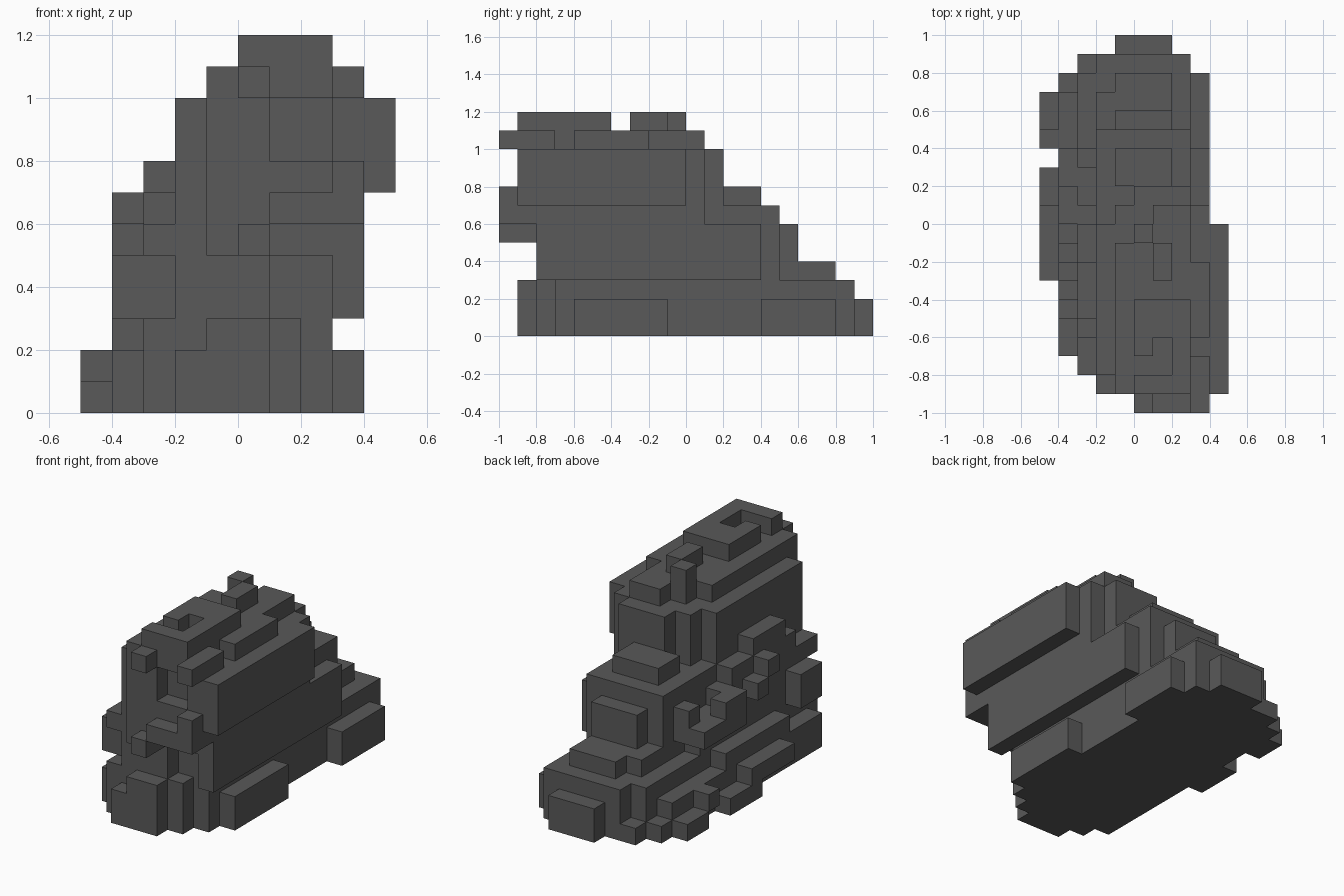
import bpy
import bmesh
from itertools import product
from mathutils import Vector

CELL = 0.1
DIRECTIONS = [Vector(d) for d in ((1, 0, 0), (-1, 0, 0), (0, 1, 0),
                                  (0, -1, 0), (0, 0, 1), (0, 0, -1))]
rock_cells = set()

default_cube = bpy.data.objects.get("Cube")
if default_cube:
    bpy.data.objects.remove(default_cube, do_unlink=True)


def cells(x, y, z):
    return set(product(range(*x), range(*y), range(*z)))


def add(x, y, z):
    rock_cells.update(cells(x, y, z))


def carve(x, y, z):
    rock_cells.difference_update(cells(x, y, z))


def build_rock(name, material):
    """Skin the outside of the filled cells and merge the flat areas."""
    bm = bmesh.new()
    corners = {}

    def corner(point):
        key = tuple(round(c) for c in point)
        if key not in corners:
            corners[key] = bm.verts.new(Vector(key) * CELL)
        return corners[key]

    half = Vector((1, 1, 1)) / 2
    for cell in rock_cells:
        for normal in DIRECTIONS:
            if tuple(round(c) for c in Vector(cell) + normal) in rock_cells:
                continue
            side = Vector((normal.y, normal.z, normal.x))
            up = normal.cross(side)
            middle = Vector(cell) + half + normal / 2
            ring = [middle - side / 2 - up / 2, middle + side / 2 - up / 2,
                    middle + side / 2 + up / 2, middle - side / 2 + up / 2]
            bm.faces.new([corner(p) for p in ring])
    bmesh.ops.dissolve_limit(bm, angle_limit=0.01, verts=bm.verts[:],
                             edges=bm.edges[:])
    bmesh.ops.triangulate(bm, faces=[f for f in bm.faces if len(f.verts) > 4])
    mesh = bpy.data.meshes.new(name)
    bm.to_mesh(mesh)
    bm.free()
    mesh.materials.append(material)
    rock = bpy.data.objects.new(name, mesh)
    bpy.context.collection.objects.link(rock)


# Stepped foot
add(x=(-3, 3), y=(-7, 8), z=(0, 3))
add(x=(-3, 2), y=(-8, -7), z=(0, 3))
add(x=(-2, 1), y=(-9, -8), z=(0, 3))
carve(x=(-2, -1), y=(-9, -8), z=(2, 3))
add(x=(-2, 3), y=(8, 9), z=(0, 3))
add(x=(-1, 2), y=(9, 10), z=(0, 2))
add(x=(-3, -2), y=(8, 9), z=(0, 1))

# Low ledges on both flanks
add(x=(3, 4), y=(-6, -1), z=(0, 2))
add(x=(3, 4), y=(4, 8), z=(0, 2))
add(x=(-4, -3), y=(-7, 7), z=(0, 2))
add(x=(-4, -3), y=(-4, 2), z=(2, 3))
add(x=(-4, -3), y=(7, 8), z=(0, 1))
add(x=(-5, -4), y=(5, 7), z=(0, 1))
add(x=(-5, -4), y=(4, 5), z=(1, 2))
add(x=(-5, -4), y=(0, 3), z=(0, 1))
add(x=(-5, -4), y=(-3, 1), z=(1, 2))

# Middle mass
add(x=(-2, 4), y=(-8, 4), z=(3, 6))
add(x=(-2, 4), y=(-8, 1), z=(6, 7))
add(x=(-2, 3), y=(1, 5), z=(3, 7))
carve(x=(1, 3), y=(-8, -7), z=(3, 5))

# Rear terraces
add(x=(-1, 2), y=(5, 6), z=(3, 6))
add(x=(-1, 2), y=(6, 8), z=(3, 4))
add(x=(-2, -1), y=(5, 7), z=(3, 4))
add(x=(-1, 2), y=(2, 4), z=(7, 8))

# Broken steps on the sloping flank
add(x=(-3, -2), y=(-7, 3), z=(3, 5))
add(x=(-3, -2), y=(-8, 0), z=(5, 6))
add(x=(-3, -2), y=(-6, 0), z=(6, 7))
add(x=(-3, -2), y=(-5, -2), z=(7, 8))
add(x=(-4, -3), y=(-7, -5), z=(3, 5))
add(x=(-4, -3), y=(-3, -2), z=(6, 7))
add(x=(-4, -3), y=(-2, -1), z=(5, 6))
add(x=(-4, -2), y=(0, 4), z=(4, 6))
carve(x=(-3, -2), y=(1, 3), z=(5, 6))
carve(x=(-4, -3), y=(2, 4), z=(5, 6))

# Upper mass with its overhanging shelf
add(x=(-2, 4), y=(-8, 0), z=(7, 10))
add(x=(-1, 4), y=(0, 1), z=(7, 10))
add(x=(0, 3), y=(1, 2), z=(7, 10))
add(x=(-1, 1), y=(-9, -8), z=(5, 10))
add(x=(1, 3), y=(-9, -8), z=(6, 8))
add(x=(3, 5), y=(-9, 0), z=(7, 10))

# Front knobs
add(x=(0, 1), y=(-10, -9), z=(5, 6))
add(x=(1, 4), y=(-10, -8), z=(6, 7))
add(x=(3, 4), y=(-10, -9), z=(7, 8))
add(x=(0, 1), y=(-10, -9), z=(10, 11))

# Crown ridges and pit
add(x=(-1, 3), y=(-9, -1), z=(10, 11))
add(x=(1, 3), y=(-1, 1), z=(10, 11))
add(x=(3, 4), y=(-10, -7), z=(10, 11))
add(x=(3, 4), y=(-6, -2), z=(10, 11))
add(x=(0, 3), y=(-9, -4), z=(11, 12))
carve(x=(0, 2), y=(-8, -7), z=(11, 12))
carve(x=(1, 2), y=(-7, -6), z=(11, 12))
add(x=(0, 1), y=(-1, 0), z=(10, 12))
add(x=(1, 2), y=(-3, -1), z=(11, 12))

# Dark grey stone
stone = bpy.data.materials.new("dark_grey_stone")
stone.use_nodes = True
grey = (0.1, 0.1, 0.1, 1)
stone.diffuse_color = grey
stone.node_tree.nodes["Principled BSDF"].inputs["Base Color"].default_value = grey

build_rock("stepped_rock", stone)
